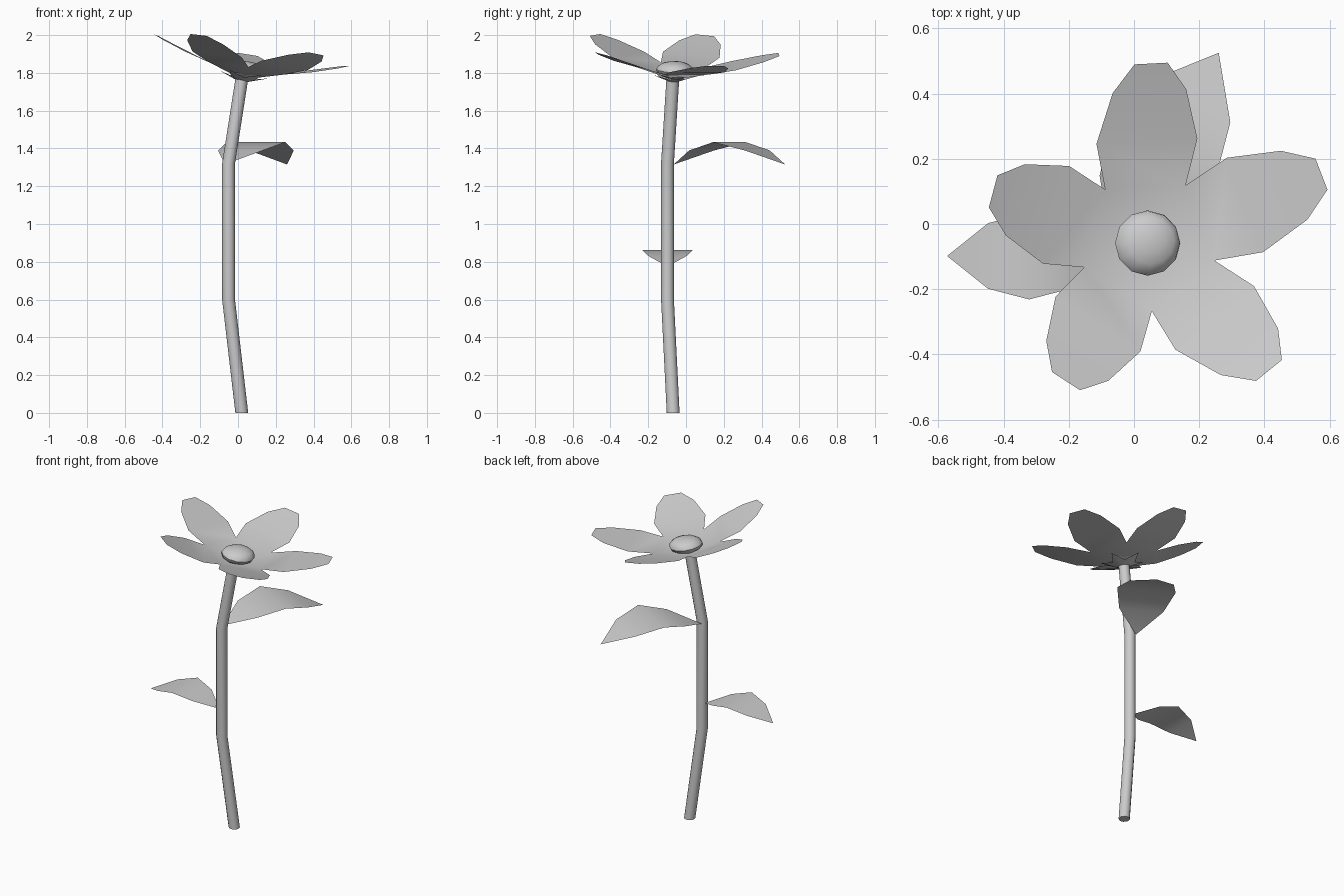
import bpy, bmesh, math
from mathutils import Vector

cube = bpy.data.objects.get("Cube")
if cube:
    bpy.data.objects.remove(cube, do_unlink=True)

grey = bpy.data.materials.new("plain_grey")
grey.use_nodes = True
grey.diffuse_color = (0.6, 0.6, 0.6, 1)
grey.node_tree.nodes["Principled BSDF"].inputs["Base Color"].default_value = (0.6, 0.6, 0.6, 1)


def finish(name, bm, smooth=40, fix_normals=True):
    if fix_normals:
        bmesh.ops.recalc_face_normals(bm, faces=bm.faces[:])
    mesh = bpy.data.meshes.new(name)
    bm.to_mesh(mesh)
    bm.free()
    mesh.materials.append(grey)
    obj = bpy.data.objects.new(name, mesh)
    bpy.context.collection.objects.link(obj)
    bpy.ops.object.select_all(action='DESELECT')
    obj.select_set(True)
    bpy.context.view_layer.objects.active = obj
    bpy.ops.object.shade_smooth_by_angle(angle=math.radians(smooth))
    return obj


# Stem: a bent tube through four rings
SIDES, STEM_R = 12, 0.034
bm = bmesh.new()
rings = []
for x, y, z in [(0.02, -0.068, 0), (-0.05, -0.098, 0.6), (-0.05, -0.098, 1.32), (0.022, -0.069, 1.78)]:
    rings.append([bm.verts.new((x + STEM_R * math.cos(i * math.tau / SIDES),
                                y + STEM_R * math.sin(i * math.tau / SIDES), z))
                  for i in range(SIDES)])
for low, high in zip(rings, rings[1:]):
    for i in range(SIDES):
        j = (i + 1) % SIDES
        bm.faces.new((low[i], low[j], high[j], high[i]))
bm.faces.new(rings[0][::-1])
bm.faces.new(rings[-1])
finish("stem", bm)

# Flower head frame: leans along the direction of the upper stem
BASE = Vector((0.025, -0.068, 1.765))
LEAN = math.radians(22)


def head(x, y, h):
    drop = 0.17 * (x * math.cos(LEAN) + y * math.sin(LEAN))
    return BASE + Vector((x + 0.34 * h, y + 0.19 * h, h - drop))


def polar(r, angle, h):
    return head(r * math.cos(angle), r * math.sin(angle), h)


# Petals: five mirrored outlines joined at the notches
PETALS, STEP = 5, math.tau / 5
START = math.radians(21)
NOTCH_R, NOTCH_H = 0.21, 0.055
outline = [(0.305, 0.155, 0.09), (0.45, 0.113, 0.135), (0.53, 0.051, 0.162)]
bm = bmesh.new()
center = bm.verts.new(head(0, 0, 0))
notches = [bm.verts.new(polar(NOTCH_R, START + (k - 0.5) * STEP, NOTCH_H)) for k in range(PETALS)]
for k in range(PETALS):
    a = START + k * STEP
    right, left = notches[k], notches[(k + 1) % PETALS]
    bm.faces.new((center, right, left))
    for r, w, h in outline:
        next_right, next_left = [
            bm.verts.new(head(r * math.cos(a) - s * w * math.sin(a),
                              r * math.sin(a) + s * w * math.cos(a), h)) for s in (-1, 1)]
        bm.faces.new((right, next_right, next_left, left))
        right, left = next_right, next_left
finish("petals", bm, fix_normals=False)

# Calyx: small star beneath the petals
bm = bmesh.new()
inner, outer = [], []
for i in range(2 * PETALS):
    a = START + i * STEP / 2
    inner.append(bm.verts.new(polar(0.03, a, -0.008)))
    outer.append(bm.verts.new(polar(0.07, a, 0.008) if i % 2 else polar(0.14, a, 0.03)))
for i in range(2 * PETALS):
    j = (i + 1) % (2 * PETALS)
    bm.faces.new((inner[i], outer[i], outer[j], inner[j]))
finish("calyx", bm, fix_normals=False)

# Flower centre: a flattened ball
bm = bmesh.new()
bmesh.ops.create_uvsphere(bm, u_segments=12, v_segments=8, radius=1)
for v in bm.verts:
    v.co = head(v.co.x * 0.1, v.co.y * 0.1, 0.05 + v.co.z * 0.045)
finish("flower_center", bm)


# Leaves: flat across, arched along their length
def leaf(name, base, angle, length):
    along = Vector((math.cos(angle), math.sin(angle), 0))
    across = Vector((-along.y, along.x, 0))
    up = Vector((0, 0, 1))
    bm = bmesh.new()

    def point(t, w, h):
        return bm.verts.new(Vector(base) + length * (along * t + across * w + up * h))

    root, tip = point(0, 0, 0), point(1, 0, 0)
    rows = [(point(t, -w, h), point(t, w, h))
            for t, w, h in [(0.25, 0.2, 0.11), (0.5, 0.265, 0.175), (0.75, 0.2, 0.11)]]
    bm.faces.new((root, rows[0][0], rows[0][1]))
    for (a, b), (c, d) in zip(rows, rows[1:]):
        bm.faces.new((a, c, d, b))
    bm.faces.new((rows[-1][0], tip, rows[-1][1]))
    finish(name, bm, fix_normals=False)


leaf("upper_leaf", (-0.07, -0.065, 1.315), math.radians(60.8), 0.676)
leaf("lower_leaf", (-0.07, -0.098, 0.775), math.pi, 0.503)
